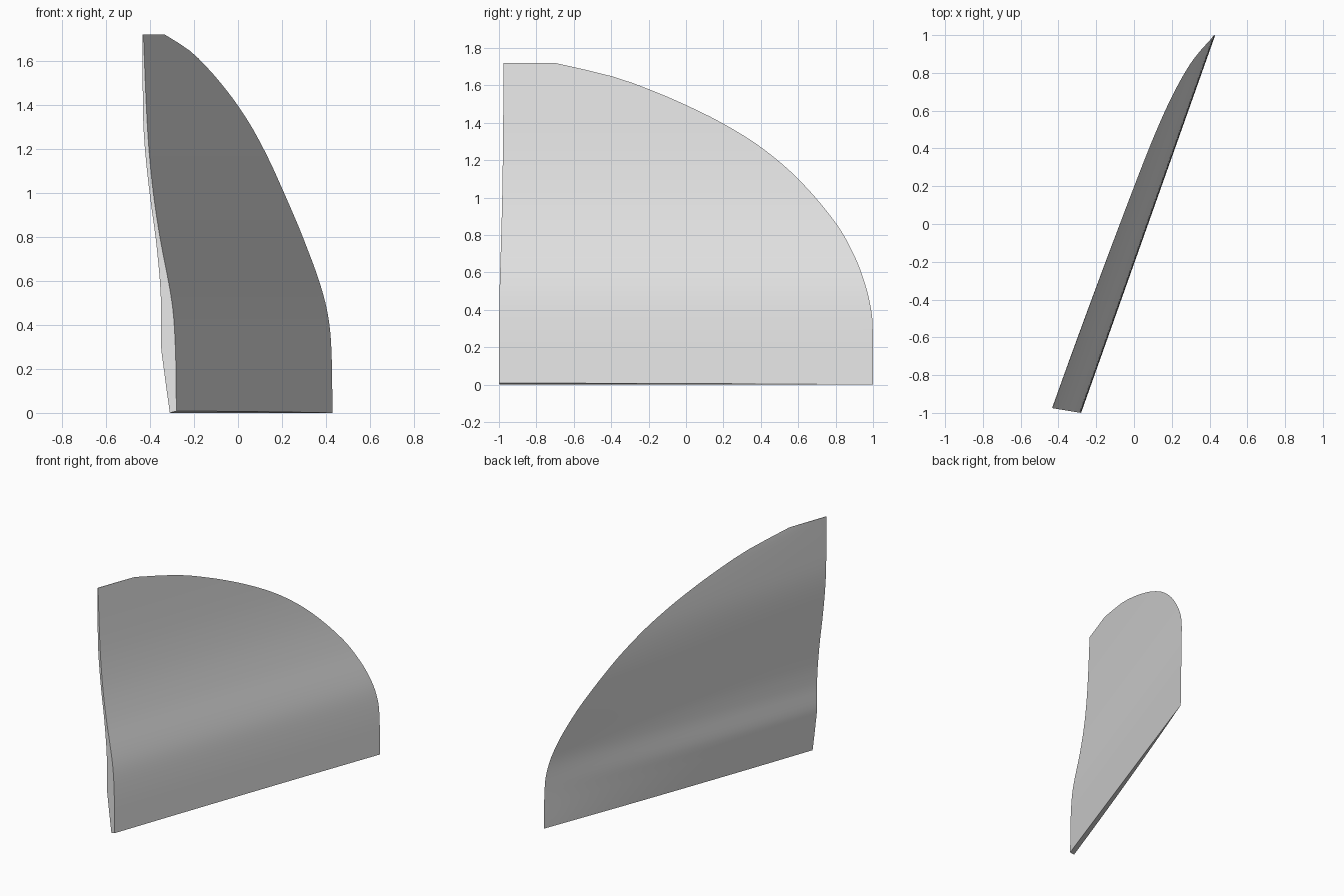
import bpy
import bmesh
import math

cube = bpy.data.objects.get("Cube")
if cube:
    bpy.data.objects.remove(cube, do_unlink=True)

ROWS, COLS = 48, 24
HEIGHT = 1.72
LEAN = 0.355      # sideways drift per unit of length
END_SLANT = 0.165  # slant of the cut front end

# Profiles along the height: (z, value)
FACE = [(0, -.28), (.3, -.285), (.5, -.3), (.8, -.355), (1, -.385),
        (1.2, -.405), (1.4, -.417), (1.72, -.43)]
THICK = [(0, .03), (.2, .055), (.32, .065), (.5, .05), (.65, .033),
         (.8, .02), (1, .017), (1.3, .018), (1.5, .012), (1.72, .004)]
BACK = [(0, 1), (.32, .998), (.4, .99), (.53, .96), (.69, .9), (.865, .8),
        (1.1, .6), (1.27, .4), (1.395, .2), (1.495, 0), (1.58, -.2),
        (1.65, -.4), (1.72, -.7)]


def sample(points, z):
    """Smooth interpolation through a profile."""
    last = len(points) - 1
    i = 0
    while i < last - 1 and z > points[i + 1][0]:
        i += 1

    def slope(k):
        a, b = points[max(k - 1, 0)], points[min(k + 1, last)]
        return (b[1] - a[1]) / (b[0] - a[0])

    (z0, v0), (z1, v1) = points[i], points[i + 1]
    h = z1 - z0
    t = (z - z0) / h
    m0, m1 = slope(i) * h, slope(i + 1) * h
    return (v0 + m0 * t + (3 * (v1 - v0) - 2 * m0 - m1) * t ** 2
            + (2 * (v0 - v1) + m0 + m1) * t ** 3)


# Blade: stacked closed rings, thick at the front end, sharp at the back edge
bm = bmesh.new()
rings = []
for r in range(ROWS + 1):
    z = HEIGHT * r / ROWS
    x0 = sample(FACE, z)
    y0 = -1 - END_SLANT * (x0 + .28)
    y1 = min(sample(BACK, z), 1)
    near, far = [], []
    for c in range(COLS + 1):
        s = c / COLS
        y = y0 + (y1 - y0) * s
        x = x0 + LEAN * (y - y0)
        t = sample(THICK, z) * (1 - s ** 2)
        lift = .008 * (1 - s ** 2) if r == 0 else 0
        near.append(bm.verts.new((x, y, z + lift)))
        if c < COLS:
            far.append(bm.verts.new((x - t, y + END_SLANT * t, z)))
    rings.append(near + far[::-1])

for low, high in zip(rings, rings[1:]):
    n = len(low)
    for i in range(n):
        j = (i + 1) % n
        bm.faces.new((low[i], low[j], high[j], high[i]))

# Bottom and top closing strips
for ring in (rings[0], rings[-1]):
    n = len(ring)
    for i in range(COLS - 1):
        bm.faces.new((ring[i], ring[i + 1], ring[n - 2 - i], ring[n - 1 - i]))
    bm.faces.new((ring[COLS - 1], ring[COLS], ring[COLS + 1]))
bmesh.ops.recalc_face_normals(bm, faces=bm.faces)

mesh = bpy.data.meshes.new("curved_blade")
bm.to_mesh(mesh)
bm.free()
blade = bpy.data.objects.new("curved_blade", mesh)
bpy.context.collection.objects.link(blade)

# Material
grey = bpy.data.materials.new("light_grey")
grey.use_nodes = True
colour = (.8, .8, .8, 1)
grey.diffuse_color = colour
grey.node_tree.nodes["Principled BSDF"].inputs["Base Color"].default_value = colour
mesh.materials.append(grey)

# Smooth faces, sharp rims
bpy.ops.object.select_all(action='DESELECT')
blade.select_set(True)
bpy.context.view_layer.objects.active = blade
bpy.ops.object.shade_smooth_by_angle(angle=math.radians(30))
